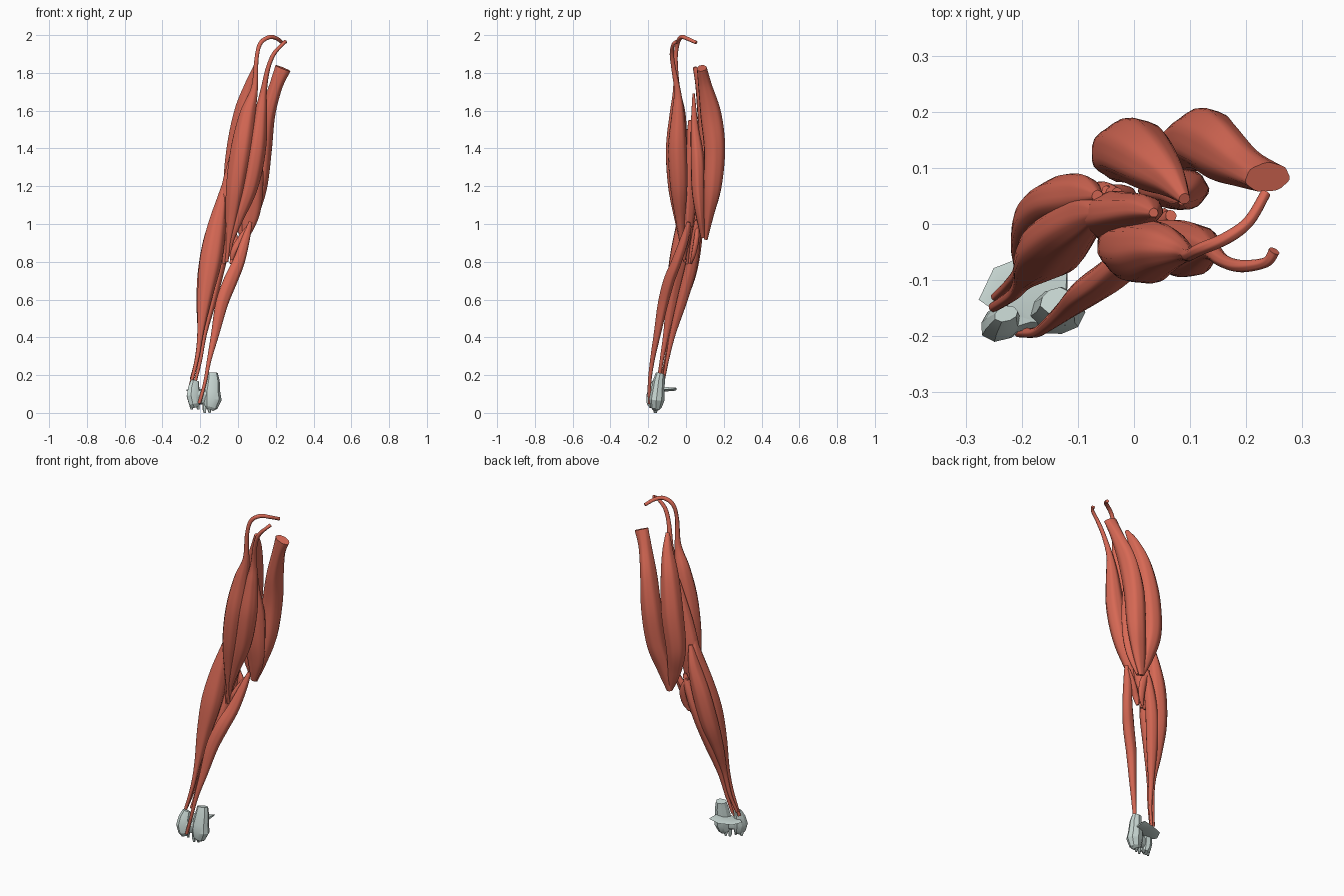
import bpy, bmesh, math
from mathutils import Vector

def material(name, col):
    m = bpy.data.materials.new(name)
    m.diffuse_color = (*col, 1)
    return m

RED = material("muscle_red", (0.68, 0.14, 0.09))
PALE = material("bone_pale", (0.58, 0.68, 0.65))

def spline(a, b, c, d, t):
    return [0.5 * (2*q + (r-p)*t + (2*p-5*q+4*r-s)*t*t + (3*q-p-3*r+s)*t**3)
            for p, q, r, s in zip(a, b, c, d)]

def loft(name, pts, angle=0, sides=28, steps=8, groove=0.03, mat=RED, smooth=60):
    """Skin elliptical sections (x, y, z, radius, other radius) along a smooth path."""
    pts = [p if len(p) == 5 else (*p, p[3]) for p in pts]
    rows = []
    for i in range(len(pts) - 1):
        q = [pts[max(0, min(len(pts) - 1, i + k))] for k in (-1, 0, 1, 2)]
        rows += [spline(*q, s / steps) for s in range(steps)]
    rows.append(list(pts[-1]))
    ref = Vector((math.cos(math.radians(angle)), math.sin(math.radians(angle)), 0))
    bm = bmesh.new()
    rings = []
    for i, r in enumerate(rows):
        t = (Vector(rows[min(i+1, len(rows)-1)][:3]) - Vector(rows[max(i-1, 0)][:3])).normalized()
        u = (ref - t * ref.dot(t)).normalized()
        v = t.cross(u)
        ring = []
        for k in range(sides):
            a = 2 * math.pi * k / sides
            f = 1 + groove * math.sin(7*a + i*0.05) + groove * 0.6 * math.sin(3*a - i*0.04)
            co = Vector(r[:3]) + f * (u*math.cos(a)*max(r[3], .004) + v*math.sin(a)*max(r[4], .004))
            ring.append(bm.verts.new(co))
        rings.append(ring)
    for A, B in zip(rings, rings[1:]):
        for k in range(sides):
            n = (k + 1) % sides
            bm.faces.new((A[k], A[n], B[n], B[k]))
    bm.faces.new(rings[0])
    bm.faces.new(rings[-1])
    bmesh.ops.recalc_face_normals(bm, faces=bm.faces)
    me = bpy.data.meshes.new(name)
    bm.to_mesh(me)
    bm.free()
    ob = bpy.data.objects.new(name, me)
    bpy.context.collection.objects.link(ob)
    me.materials.append(mat)
    bpy.context.view_layer.objects.active = ob
    bpy.ops.object.select_all(action='DESELECT')
    ob.select_set(True)
    bpy.ops.object.shade_smooth_by_angle(angle=math.radians(smooth))
    return ob

# Front of the upper arm: two heads with curved tendons over the shoulder
loft("biceps_long_head", [
    (.235, .055, 1.96, .009), (.205, .005, 1.982, .010), (.165, -.025, 1.989, .011),
    (.118, -.045, 1.955, .011), (.098, -.055, 1.87, .011), (.088, -.05, 1.72, .018),
    (.052, -.045, 1.58, .042), (.020, -.05, 1.4, .056), (-.012, -.045, 1.2, .050),
    (-.035, -.03, 1.02, .03), (-.05, -.02, .90, .013), (-.06, -.005, .80, .009)], angle=128)
loft("biceps_short_head", [
    (.25, -.048, 1.965, .010), (.235, -.068, 1.95, .009), (.19, -.075, 1.90, .011),
    (.158, -.065, 1.82, .012), (.135, -.045, 1.7, .018), (.12, -.042, 1.58, .034),
    (.098, -.045, 1.4, .049), (.06, -.038, 1.2, .045), (.0, -.03, 1.02, .024),
    (-.035, -.02, .91, .012), (-.045, -.005, .83, .007)], angle=90)

# Deep muscle between front and back groups
loft("brachialis", [
    (.035, .02, 1.55, .008), (.02, .025, 1.45, .032, .025), (-.01, .02, 1.3, .050, .035),
    (-.035, .015, 1.15, .058, .042), (-.045, .005, 1.0, .045, .035),
    (-.06, .0, .88, .022), (-.075, .005, .79, .008)])

# Back of the upper arm: three heads converging on the elbow
loft("triceps_long_head", [
    (.238, .083, 1.825, .042, .026), (.20, .10, 1.73, .035, .036), (.155, .13, 1.58, .042, .055),
    (.125, .15, 1.4, .054, .056), (.10, .14, 1.2, .054, .048), (.065, .12, 1.05, .042, .028),
    (.035, .105, .92, .018, .010)])
loft("triceps_lateral_head", [
    (.09, .045, 1.83, .010), (.065, .08, 1.74, .028, .032), (.03, .11, 1.6, .048, .052),
    (.0, .13, 1.4, .060, .058), (-.02, .125, 1.2, .055, .050), (.0, .11, 1.05, .038, .032),
    (.03, .103, .93, .014, .010)])
loft("triceps_medial_head", [
    (.085, .04, 1.69, .006), (.085, .045, 1.52, .02), (.085, .06, 1.35, .045, .035),
    (.07, .065, 1.18, .062, .035), (.065, .075, 1.05, .048, .024), (.04, .09, .93, .018, .012)])

# Outer forearm group
loft("brachioradialis", [
    (-.06, .02, 1.25, .010), (-.085, .015, 1.12, .030, .038), (-.115, -.01, .97, .050, .048),
    (-.145, -.04, .80, .058, .050), (-.175, -.07, .62, .040, .036), (-.197, -.10, .44, .018),
    (-.215, -.125, .30, .011), (-.25, -.148, .15, .009)])
loft("outer_wrist_extensor", [
    (-.065, .05, 1.20, .010), (-.09, .05, 1.08, .032, .036), (-.13, .04, .92, .050, .044),
    (-.165, .01, .74, .048, .044), (-.19, -.035, .58, .030), (-.20, -.08, .42, .015),
    (-.22, -.105, .28, .010), (-.247, -.13, .18, .008)])
loft("finger_extensor", [
    (-.03, .055, 1.02, .010), (-.06, .05, .92, .026, .025), (-.105, .025, .77, .036, .032),
    (-.145, -.02, .60, .032, .028), (-.18, -.07, .42, .016), (-.20, -.10, .28, .010),
    (-.225, -.12, .17, .008)])

# Small muscles at the elbow
loft("elbow_muscle", [
    (-.05, .06, 1.0, .008), (-.02, .055, .92, .022, .014), (-.02, .04, .84, .018, .012),
    (-.04, .025, .79, .006)])
loft("pronator", [
    (.055, .02, .99, .008), (.015, .005, .92, .018), (-.02, -.01, .86, .017),
    (-.035, -.01, .81, .008)])

# Inner forearm muscle with long tendon to the wrist
loft("wrist_flexor", [
    (.066, .015, 1.01, .010), (.04, -.008, .92, .022), (.003, -.05, .80, .032, .026),
    (-.04, -.09, .70, .037, .028), (-.085, -.122, .58, .034, .026), (-.12, -.152, .42, .022, .018),
    (-.152, -.178, .28, .012), (-.175, -.193, .16, .009), (-.205, -.193, .05, .009)], angle=20)

# Pale faceted wrist bones
bone = dict(mat=PALE, sides=9, steps=1, groove=.06, smooth=25)
loft("wrist_bone_inner", [
    (-.137, -.137, .21, .030, .024), (-.135, -.145, .17, .038, .032), (-.14, -.152, .11, .046, .038),
    (-.137, -.157, .07, .050, .042), (-.145, -.16, .03, .036, .03), (-.15, -.16, .018, .02, .018)], **bone)
loft("wrist_bone_outer", [
    (-.228, -.160, .17, .022, .014), (-.235, -.17, .13, .032, .026), (-.237, -.177, .09, .038, .032),
    (-.23, -.177, .05, .032, .03), (-.225, -.175, .03, .02, .018)], angle=15, **bone)
loft("wrist_band_back", [
    (-.248, -.155, .12, .035, .006), (-.225, -.122, .12, .05, .006), (-.175, -.113, .12, .062, .006),
    (-.12, -.115, .13, .065, .006)], angle=100, **bone)
loft("wrist_band_front", [
    (-.22, -.175, .085, .02, .035), (-.185, -.163, .085, .022, .04),
    (-.15, -.165, .085, .024, .045)], angle=90, **bone)
for i, (x, y) in enumerate([(-.245, -.175), (-.21, -.17), (-.175, -.165), (-.15, -.16), (-.12, -.155)]):
    low = .0 if i in (2, 3) else .018
    loft("wrist_nub_%d" % i, [(x, y, .07, .011), (x - .003, y, low + .02, .010),
                              (x, y, low, .006)], **bone)
